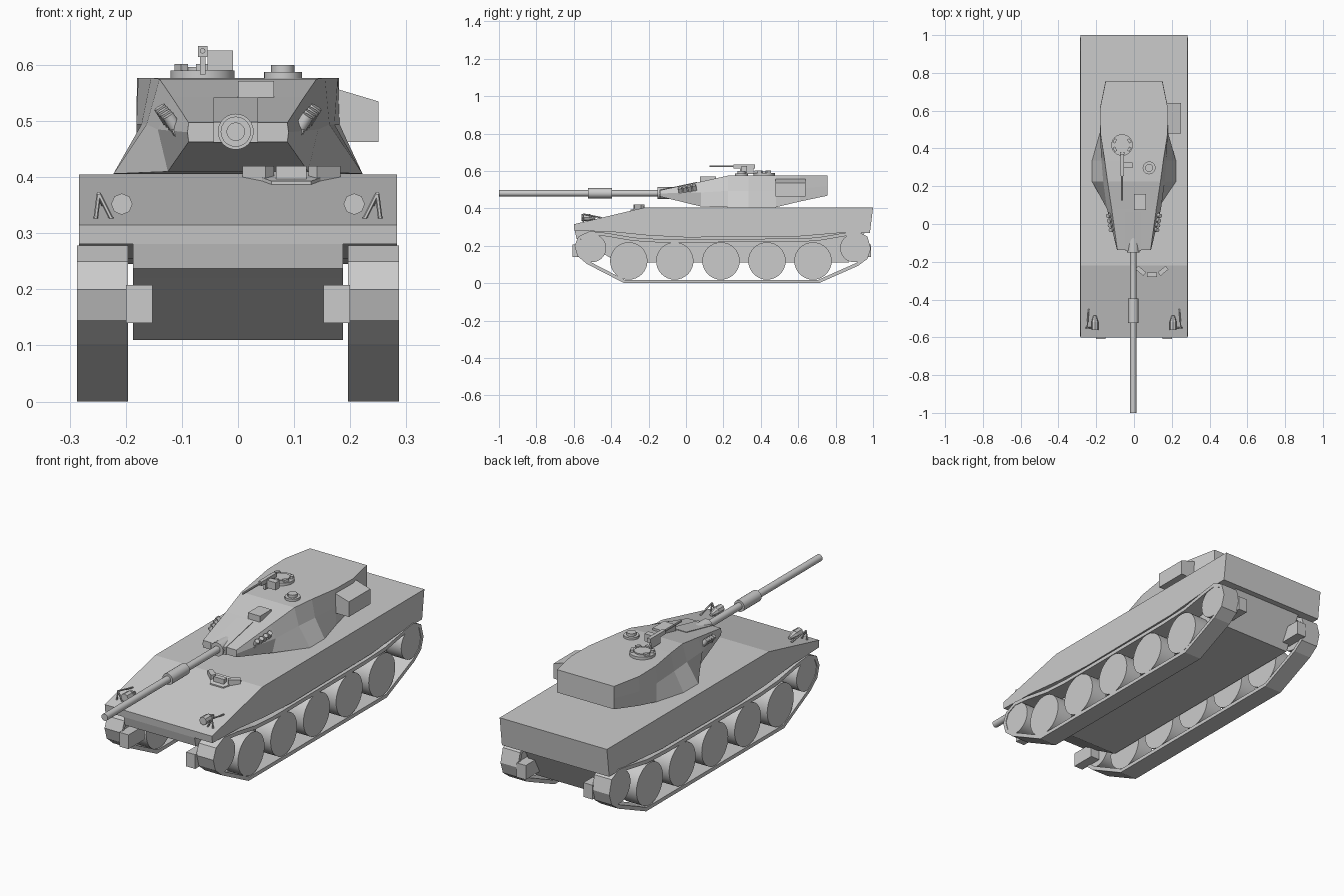
import bpy, bmesh, math
from mathutils import Vector

if "Cube" in bpy.data.objects:
    bpy.data.objects.remove(bpy.data.objects["Cube"])


def make(name, verts, faces):
    me = bpy.data.meshes.new(name)
    me.from_pydata(verts, [], faces)
    bm = bmesh.new()
    bm.from_mesh(me)
    bmesh.ops.recalc_face_normals(bm, faces=bm.faces)
    bm.to_mesh(me)
    bm.free()
    ob = bpy.data.objects.new(name, me)
    bpy.context.collection.objects.link(ob)
    return ob


def prism(name, profile, x0, x1):
    """Extrude a (y, z) side profile across x."""
    n = len(profile)
    verts = [(x, y, z) for x in (x0, x1) for y, z in profile]
    faces = [list(range(n)), list(range(n, 2 * n))]
    faces += [[i, (i + 1) % n, n + (i + 1) % n, n + i] for i in range(n)]
    return make(name, verts, faces)


def loft(name, rings):
    n = len(rings[0])
    verts = [p for r in rings for p in r]
    faces = [list(range(n)), list(range(len(verts) - n, len(verts)))]
    for k in range(len(rings) - 1):
        for i in range(n):
            a, b = k * n + i, k * n + (i + 1) % n
            faces.append([a, b, b + n, a + n])
    return make(name, verts, faces)


def box(name, x, y, z):
    return prism(name, [(y[0], z[0]), (y[1], z[0]), (y[1], z[1]), (y[0], z[1])], *x)


def tube(name, a, b, r, sides=16, r2=None):
    """Cylinder or cone from point a to point b."""
    a, b = Vector(a), Vector(b)
    bpy.ops.mesh.primitive_cone_add(vertices=sides, radius1=r, radius2=r if r2 is None else r2,
                                    depth=(b - a).length, location=(a + b) / 2)
    ob = bpy.context.object
    ob.rotation_euler = (b - a).to_track_quat('Z', 'Y').to_euler()
    ob.name = name
    if sides >= 12:
        bpy.ops.object.shade_smooth_by_angle(angle=math.radians(35))
    return ob


# Hull: wide upper body over a narrow belly tub
prism("upper_hull", [(-0.6, 0.315), (-0.22, 0.405), (1.0, 0.405), (0.983, 0.268), (0.84, 0.27),
                     (0.6, 0.25), (0.0, 0.245), (-0.2, 0.255), (-0.4, 0.275), (-0.597, 0.281)],
      -0.283, 0.283)
prism("lower_hull", [(-0.597, 0.29), (-0.585, 0.237), (-0.55, 0.22), (-0.36, 0.11),
                     (0.87, 0.11), (0.96, 0.28)], -0.187, 0.187)

# Running gear
TRACK = [(-0.33, 0), (0.71, 0), (0.92, 0.093), (0.97, 0.13), (0.988, 0.185), (0.97, 0.25),
         (0.915, 0.278), (0.84, 0.268), (0.7, 0.244), (0.55, 0.238), (-0.15, 0.236), (-0.28, 0.244),
         (-0.42, 0.268), (-0.515, 0.278), (-0.575, 0.25), (-0.596, 0.2), (-0.58, 0.145), (-0.53, 0.103)]


def track(name, x0, x1, t=0.018):
    n = len(TRACK)
    inner = []
    for i in range(n):
        p0, p, p1 = (Vector(TRACK[(i + d) % n]) for d in (-1, 0, 1))
        d0, d1 = (p - p0).normalized(), (p1 - p).normalized()
        m = Vector((-d0.y - d1.y, d0.x + d1.x)).normalized()
        inner.append(p + m * t)
    verts = []
    for x in (x0, x1):
        verts += [(x, *p) for p in TRACK] + [(x, *p) for p in inner]
    faces = []
    for i in range(n):
        j = (i + 1) % n
        faces += [[i, j, n + j, n + i], [2*n + i, 2*n + j, 3*n + j, 3*n + i],
                  [i, j, 2*n + j, 2*n + i], [n + i, n + j, 3*n + j, 3*n + i]]
    return make(name, verts, faces)


for s, side in ((-1, "left"), (1, "right")):
    track(f"track_{side}", s * 0.196, s * 0.287)
    for i, y in enumerate((-0.306, -0.06, 0.187, 0.433, 0.679)):
        tube(f"road_wheel_{side}_{i}", (s * 0.2, y, 0.119), (s * 0.284, y, 0.119), 0.1, 32)
    for n, y in (("front", -0.503), ("rear", 0.9)):
        tube(f"{n}_wheel_{side}", (s * 0.2, y, 0.188), (s * 0.284, y, 0.188), 0.076, 32)
        dy = -0.045 if n == "front" else 0.03
        box(f"{n}_drive_housing_{side}", (s * 0.152, s * 0.2), (y + dy - 0.06, y + dy + 0.06),
            (0.14, 0.208))

    # Headlights with bent guards
    tube(f"headlight_{side}", (s * 0.207, -0.56, 0.352), (s * 0.207, -0.52, 0.352), 0.019, 8)
    tube(f"headlight_back_{side}", (s * 0.207, -0.52, 0.352), (s * 0.207, -0.485, 0.348), 0.019, 8, 0.008)
    guard = [(s * 0.254, -0.55, 0.323), (s * 0.248, -0.55, 0.37), (s * 0.225, -0.55, 0.325)]
    for i in (0, 1):
        tube(f"light_guard_{side}_{i}", guard[i], guard[i + 1], 0.004, 6)
    tube(f"light_guard_{side}_2", guard[1], (s * 0.24, -0.45, 0.35), 0.004, 6)

# Turret lofted front to back: y, bottom z/x, waist z/x, roof z/x
SECTIONS = [(-0.138, .463, .088, .48, .09, .497, .088), (0.08, .41, .125, .485, .143, .543, .118),
            (0.225, .406, .222, .494, .163, .575, .14), (0.335, .406, .222, .494, .172, .577, .155),
            (0.48, .406, .181, .494, .181, .577, .178), (0.61, .437, .18, .505, .181, .577, .18),
            (0.757, .468, .15, .52, .151, .577, .15)]
loft("turret", [[(-xb, y, zb), (xb, y, zb), (xm, y, zm), (xt, y, zt), (-xt, y, zt), (-xm, y, zm)]
                for y, zb, xb, zm, xm, zt, xt in SECTIONS])
loft("side_bin", [[(x, 0.478, 0.463), (x, 0.64, 0.463), (x, 0.64, zt), (x, 0.478, zt)]
                  for x, zt in ((0.17, 0.559), (0.25, 0.535))])

# Main gun
gx, gz = -0.004, 0.481
prism("mantlet", [(-0.143, 0.462), (-0.143, 0.498), (0.06, 0.542), (0.06, 0.44)], gx - 0.04, gx + 0.04)
tube("gun_collar", (gx, -0.152, gz), (gx, -0.05, gz), 0.032, 24)
tube("gun_barrel", (gx, -1.0, gz), (gx, -0.1, gz), 0.0165, 20)
tube("barrel_sleeve", (gx, -0.525, gz), (gx, -0.395, gz), 0.027, 20)

# Smoke launchers: four tubes on each turret cheek
for s in (-1, 1):
    for i in range(4):
        y = -0.025 + i * 0.025
        p = Vector((s * (0.103 + i * 0.005), y, 0.475 + i * 0.005))
        tube(f"smoke_tube_{i}", p, p + Vector((s * 0.022, -0.008, 0.035)), 0.011, 12)
    loft("smoke_rack", [[(s * (x + a), y, z + b) for a, b in
                         ((-0.02, 0), (0.012, 0), (0.018, 0.012), (-0.02, 0.012))]
                        for y, x, z in ((-0.04, 0.1, 0.472), (0.06, 0.118, 0.49))])

# Sight on the sloped roof
box("gunner_sight", (0.0, 0.064), (0.075, 0.16), (0.53, 0.571))

# Commander cupola with vision blocks and machine gun
cx, cy = -0.063, 0.418
tube("cupola_base", (cx, cy, 0.57), (cx, cy, 0.59), 0.057, 24)
tube("cupola_hatch", (cx, cy, 0.585), (cx, cy, 0.596), 0.036, 24)
for k in range(5):
    a = math.radians(150 + k * 60)
    b = box(f"vision_block_{k}", (-0.012, 0.012), (-0.007, 0.007), (0.585, 0.602))
    b.location = (cx + 0.044 * math.cos(a), cy + 0.044 * math.sin(a), 0)
    b.rotation_euler.z = a + math.pi / 2
box("gun_mount", (-0.068, -0.058), (0.29, 0.36), (0.583, 0.62))
box("machine_gun_body", (-0.071, -0.054), (0.255, 0.37), (0.614, 0.634))
tube("machine_gun_barrel", (cx, 0.125, 0.625), (cx, 0.27, 0.625), 0.005, 8)
box("ammo_box", (-0.054, -0.009), (0.297, 0.325), (0.59, 0.626))

# Loader hatch
tube("loader_hatch_ring", (0.08, 0.297, 0.57), (0.08, 0.297, 0.587), 0.034, 20)
tube("loader_hatch_lid", (0.08, 0.297, 0.58), (0.08, 0.297, 0.6), 0.021, 12)

# Driver hatch plate on the glacis, with three periscopes
loft("driver_hatch", [[(0.095 + dx, y, 0.405 + (y + 0.22) * 0.237 + h) for dx, y in
                       ((-0.08, -0.225), (-0.035, -0.297), (0.035, -0.297), (0.08, -0.225))]
                      for h in (-0.01, 0.006)])
for k, (x, y, rot) in enumerate(((0.036, -0.248, -40), (0.095, -0.268, 0), (0.154, -0.248, 40))):
    p = box(f"driver_periscope_{k}", (-0.027, 0.027), (-0.012, 0.012), (0.385, 0.42))
    p.location = (x, y, 0)
    p.rotation_euler.z = math.radians(rot)
